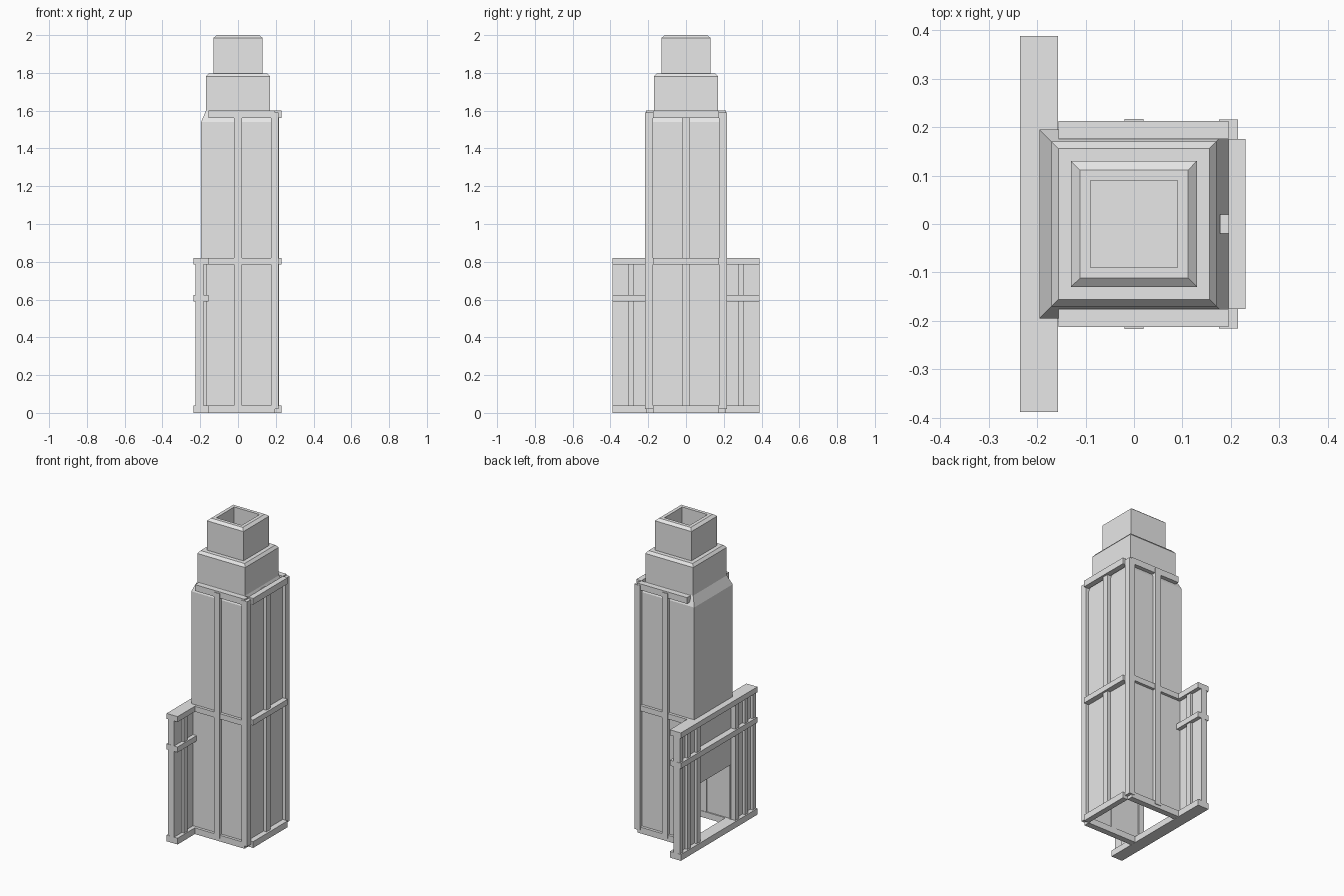
import bpy, bmesh
from mathutils import Vector

if "Cube" in bpy.data.objects:
    bpy.data.objects.remove(bpy.data.objects["Cube"])

GREY = (0.8, 0.8, 0.8, 1)
grey = bpy.data.materials.new("plain grey")
grey.use_nodes = True
grey.diffuse_color = GREY
grey.node_tree.nodes["Principled BSDF"].inputs["Base Color"].default_value = GREY


def finish(name, bm):
    bmesh.ops.recalc_face_normals(bm, faces=bm.faces)
    mesh = bpy.data.meshes.new(name)
    bm.to_mesh(mesh)
    bm.free()
    mesh.materials.append(grey)
    ob = bpy.data.objects.new(name, mesh)
    bpy.context.collection.objects.link(ob)
    return ob


def box(name, x, y, z):
    """Box from its (low, high) range on each axis."""
    bm = bmesh.new()
    bmesh.ops.create_cube(bm, size=1)
    for v in bm.verts:
        v.co = Vector([(a + b) / 2 + c * (b - a) for (a, b), c in zip((x, y, z), v.co)])
    return finish(name, bm)


def square_loft(name, profile):
    """Skin over square rings given as (half width, height), closed at both ends."""
    bm = bmesh.new()
    corners = ((-1, -1), (1, -1), (1, 1), (-1, 1))
    rings = [[bm.verts.new((sx * h, sy * h, z)) for sx, sy in corners] for h, z in profile]
    for low, high in zip(rings, rings[1:]):
        for i in range(4):
            j = (i + 1) % 4
            bm.faces.new((low[i], low[j], high[j], high[i]))
    bm.faces.new(rings[0])
    bm.faces.new(rings[-1])
    return finish(name, bm)


def both_sides(name, x, y, z):
    """Matching boxes at +y and -y."""
    box(name + "_back", x, y, z)
    box(name + "_front", x, (-y[1], -y[0]), z)


# Hollow shaft, open below, with a low doorway in its right side
shaft = square_loft("shaft", [(.183, 1.5), (.183, .02), (.195, .02), (.195, 1.54), (.17, 1.6)])
cutter = box("doorway_cutter", (-.25, -.1), (-.175, .175), (-.1, .39))
cut = shaft.modifiers.new("doorway", 'BOOLEAN')
cut.operation = 'DIFFERENCE'
cut.solver = 'EXACT'
cut.object = cutter
bpy.context.view_layer.objects.active = shaft
bpy.ops.object.modifier_apply(modifier=cut.name)
bpy.data.objects.remove(cutter)

# Stepped top: wide tier and open chimney
square_loft("upper_tier", [(.17, 1.59), (.17, 1.78), (.156, 1.797)])
square_loft("chimney", [(.13, 1.79), (.13, 1.985), (.112, 2), (.09, 2), (.09, 1.83)])

# Frame around the shaft: horizontal bars at three levels
for level, z in (("bottom", (0, .04)), ("middle", (.785, .82)), ("top", (1.56, 1.6))):
    both_sides(level + "_bar", (-.156, .195), (.175, .213), z)
    box(level + "_bar_left", (.195, .23), (-.175, .175), z)

# Frame uprights
both_sides("corner_post", (.175, .215), (.175, .216), (.02, 1.59))
both_sides("middle_post", (-.02, .02), (.178, .217), (.02, 1.59))
box("middle_post_left", (.178, .217), (-.02, .02), (.02, 1.59))

# Screen wall on the right side: long rails, wing panels and studs
for level, z in (("bottom", (0, .04)), ("middle", (.59, .625)), ("top", (.785, .82))):
    if level == "middle":
        box("screen_rail_middle", (-.235, -.19), (-.2, .2), z)
        both_sides("screen_rail_middle", (-.235, -.157), (.196, .388), z)
    else:
        box("screen_rail_" + level, (-.235, -.157), (-.388, .388), z)
both_sides("wing_panel", (-.208, -.182), (.19, .388), (.03, .79))
both_sides("wing_stud", (-.226, -.166), (.275, .308), (.03, .79))
both_sides("wing_edge_stud", (-.226, -.2), (.355, .386), (.03, .79))
both_sides("door_jamb", (-.226, -.185), (.178, .213), (.03, .79))
